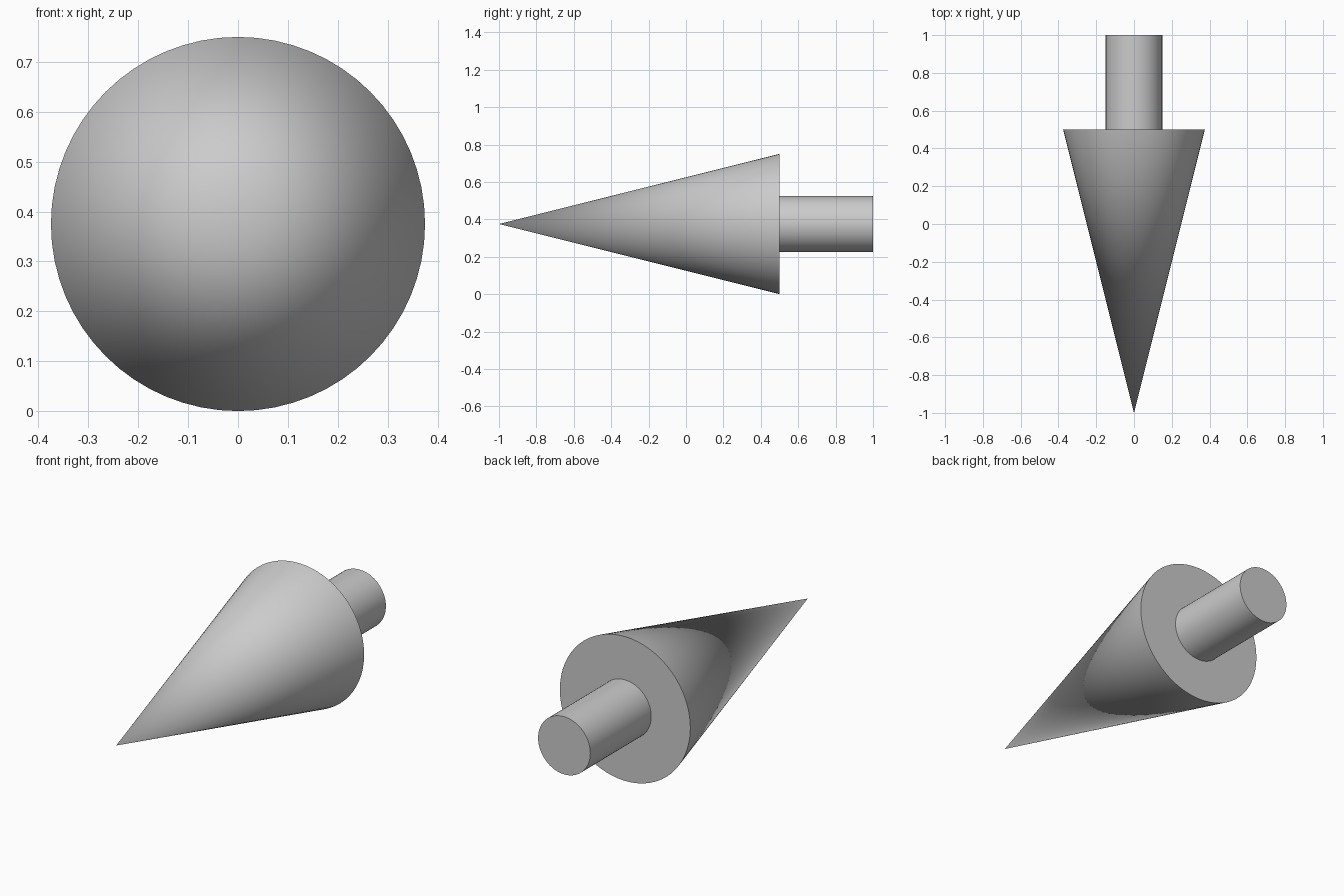
import bpy
from math import radians

if "Cube" in bpy.data.objects:
    bpy.data.objects.remove(bpy.data.objects["Cube"])

AXIS_Z = 0.375   # height of the arrow's centre line
SIDES = 64


def tapered_part(name, y0, y1, r0, r1):
    """Round part along y, radius r0 at y0 and r1 at y1."""
    # rotation +90 about x sends local +z to -y, so radius1 sits at y1
    bpy.ops.mesh.primitive_cone_add(
        vertices=SIDES, radius1=r1, radius2=r0, depth=y1 - y0,
        location=(0, (y0 + y1) / 2, AXIS_Z), rotation=(radians(90), 0, 0))
    ob = bpy.context.object
    ob.name = name
    bpy.ops.object.transform_apply(location=False, rotation=True, scale=True)
    bpy.ops.object.shade_smooth_by_angle(angle=radians(30))
    return ob


# Pointed head, tip towards the front
tapered_part("arrow_head", -1.0, 0.5, 0.0, 0.375)

# Short shaft, set slightly into the flat back of the head
tapered_part("arrow_shaft", 0.48, 1.0, 0.15, 0.15)
